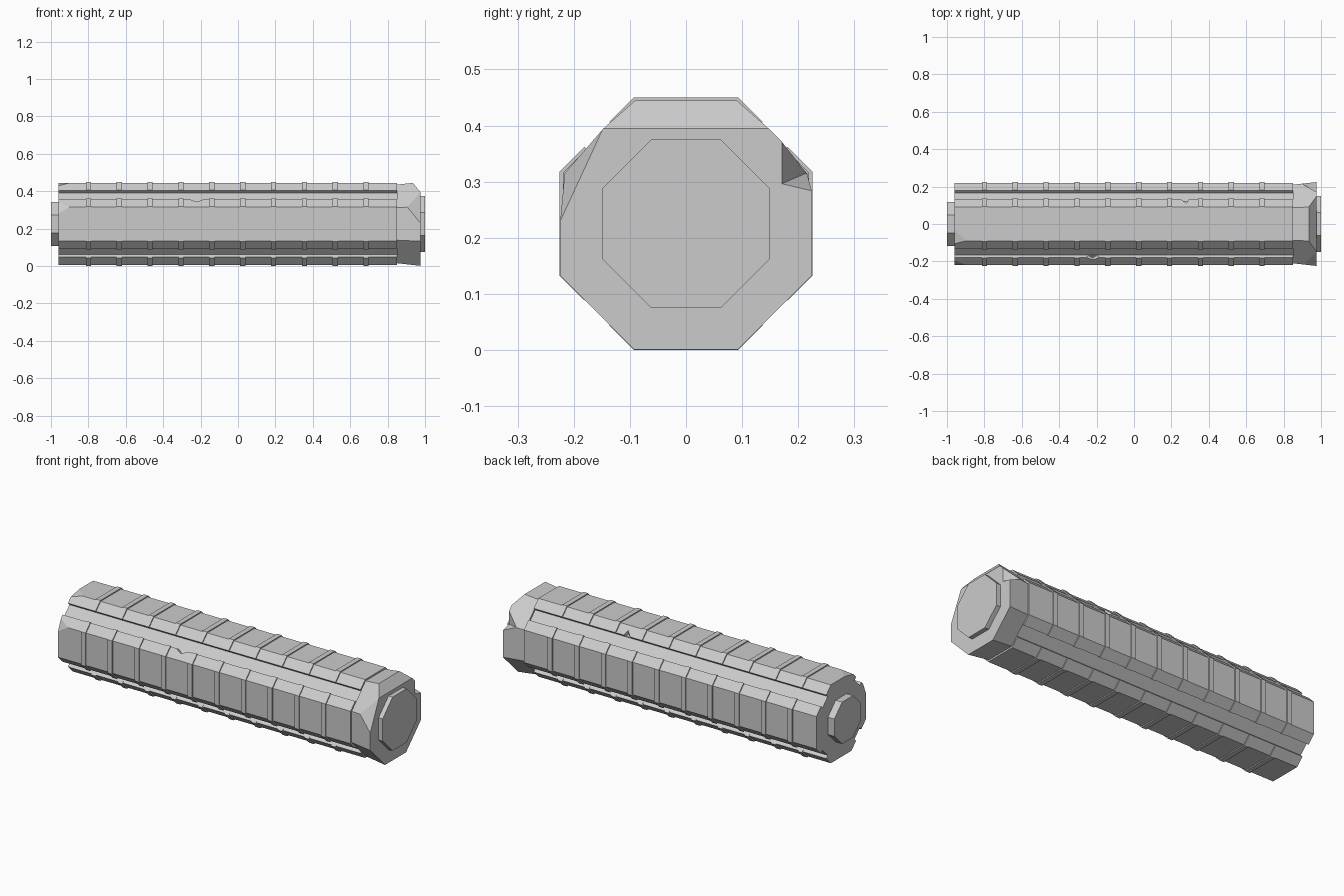
import bpy, bmesh
from math import tan, radians
from mathutils import Vector, Matrix

cube = bpy.data.objects.get("Cube")
if cube:
    bpy.data.objects.remove(cube)

AXIS = Vector((0, 0, 0.225))
T = tan(radians(22.5))
D = 0.5 ** 0.5

grey = bpy.data.materials.new("worn_grey")
grey.use_nodes = True
grey.diffuse_color = (0.6, 0.6, 0.6, 1)
grey.node_tree.nodes["Principled BSDF"].inputs["Base Color"].default_value = (0.6, 0.6, 0.6, 1)


def finish(bm, name):
    bmesh.ops.recalc_face_normals(bm, faces=bm.faces)
    mesh = bpy.data.meshes.new(name)
    bm.to_mesh(mesh)
    bm.free()
    mesh.materials.append(grey)
    obj = bpy.data.objects.new(name, mesh)
    bpy.context.collection.objects.link(obj)
    return obj


def loft(bm, start, end, x0, x1, turn=0):
    """Join two matching (y, z) sections along x, turned about the axis."""
    rot = Matrix.Rotation(radians(turn), 3, 'X')
    rings = [[bm.verts.new(rot @ Vector((x, y, z)) + AXIS) for y, z in sec]
             for x, sec in ((x0, start), (x1, end))]
    n = len(start)
    for i in range(n):
        j = (i + 1) % n
        bm.faces.new((rings[0][i], rings[0][j], rings[1][j], rings[1][i]))
    for ring in rings:
        bm.faces.new(ring)


def octagon(a):
    h = a * T
    return [(h, a), (a, h), (a, -h), (h, -a), (-h, -a), (-a, -h), (-a, h), (-h, a)]


def shell(a, lip, thick):
    """Plate section: flat face with a lip folded over both corners."""
    h, b = a * T, a - thick
    end = (h + lip * D, a - lip * D)
    inner = (end[0] - thick * D, end[1] - thick * D)
    half = [(h, a), end, inner, (b * T, b)]
    return half + [(-y, z) for y, z in reversed(half)]


def chip(bm, p, q, r):
    """Slice off a corner along the plane through three points."""
    p, q, r = map(Vector, (p, q, r))
    n = (q - p).cross(r - p)
    if n.dot(Vector((0, p.y, p.z)) - AXIS) < 0:
        n.negate()
    cut = bmesh.ops.bisect_plane(bm, geom=bm.verts[:] + bm.edges[:] + bm.faces[:],
                                 plane_co=p, plane_no=n, clear_outer=True)
    edges = [e for e in cut["geom_cut"] if isinstance(e, bmesh.types.BMEdge)]
    bmesh.ops.edgeloop_fill(bm, edges=edges)


def dent(obj, points):
    """Carve a small convex notch out of a part."""
    bm = bmesh.new()
    for p in points:
        bm.verts.new(p)
    bmesh.ops.convex_hull(bm, input=bm.verts)
    cutter = finish(bm, obj.name + "_notch_cutter")
    cutter.hide_render = True
    cutter.hide_set(True)
    mod = obj.modifiers.new("notch", 'BOOLEAN')
    mod.operation = 'DIFFERENCE'
    mod.solver = 'EXACT'
    mod.object = cutter


# Octagonal core and end caps
for name, a, x0, x1 in (("core", 0.2, -0.96, 0.87),
                        ("small_end_cap", 0.117, -1.0, -0.95),
                        ("large_end_cap", 0.15, 0.96, 1.0)):
    bm = bmesh.new()
    loft(bm, octagon(a), octagon(a), x0, x1)
    finish(bm, name)

# Four long plates, each with ten raised ribs
plate_sec, rib_sec = shell(0.219, 0.058, 0.022), shell(0.225, 0.062, 0.015)
plates = {}
for side, turn in (("top", 0), ("front", 90), ("bottom", 180), ("back", 270)):
    bm = bmesh.new()
    loft(bm, plate_sec, plate_sec, -0.96, 0.85, turn)
    if side == "top":
        chip(bm, (-0.9, -0.09, 0.444), (-0.96, -0.03, 0.444), (-0.96, -0.09, 0.432))
    if side == "front":
        chip(bm, (-0.9, -0.219, 0.316), (-0.96, -0.219, 0.28), (-0.96, -0.2, 0.325))
    plates[side] = finish(bm, side + "_plate")
    bm = bmesh.new()
    for i in range(10):
        x = -0.8 + 0.165 * i
        loft(bm, rib_sec, rib_sec, x - 0.014, x + 0.014, turn)
    finish(bm, side + "_ribs")

# Small dents in the plate lips
dent(plates["front"], [(x, y, z) for x, y, z in (
    (-0.28, -0.15, 0.365), (-0.16, -0.15, 0.365), (-0.22, -0.18, 0.335),
    (-0.28, -0.19, 0.375), (-0.16, -0.19, 0.375), (-0.22, -0.195, 0.345))])
dent(plates["top"], [(0.24, 0.14, 0.39), (0.3, 0.14, 0.39), (0.28, 0.105, 0.4),
                     (0.24, 0.15, 0.42), (0.3, 0.15, 0.42), (0.28, 0.115, 0.44)])

# Flared end collar with broken edges
bm = bmesh.new()
loft(bm, octagon(0.21), octagon(0.224), 0.85, 0.975)
chip(bm, (0.935, 0, 0.444), (0.975, 0.1, 0.395), (0.975, -0.1, 0.395))
chip(bm, (0.905, -0.216, 0.316), (0.975, -0.224, 0.23), (0.975, -0.15, 0.39))
collar = finish(bm, "end_collar")
dent(collar, [(0.98, 0.168, 0.38), (0.98, 0.168, 0.295), (0.98, 0.24, 0.278),
              (0.9, 0.214, 0.315), (0.98, 0.25, 0.38)])
